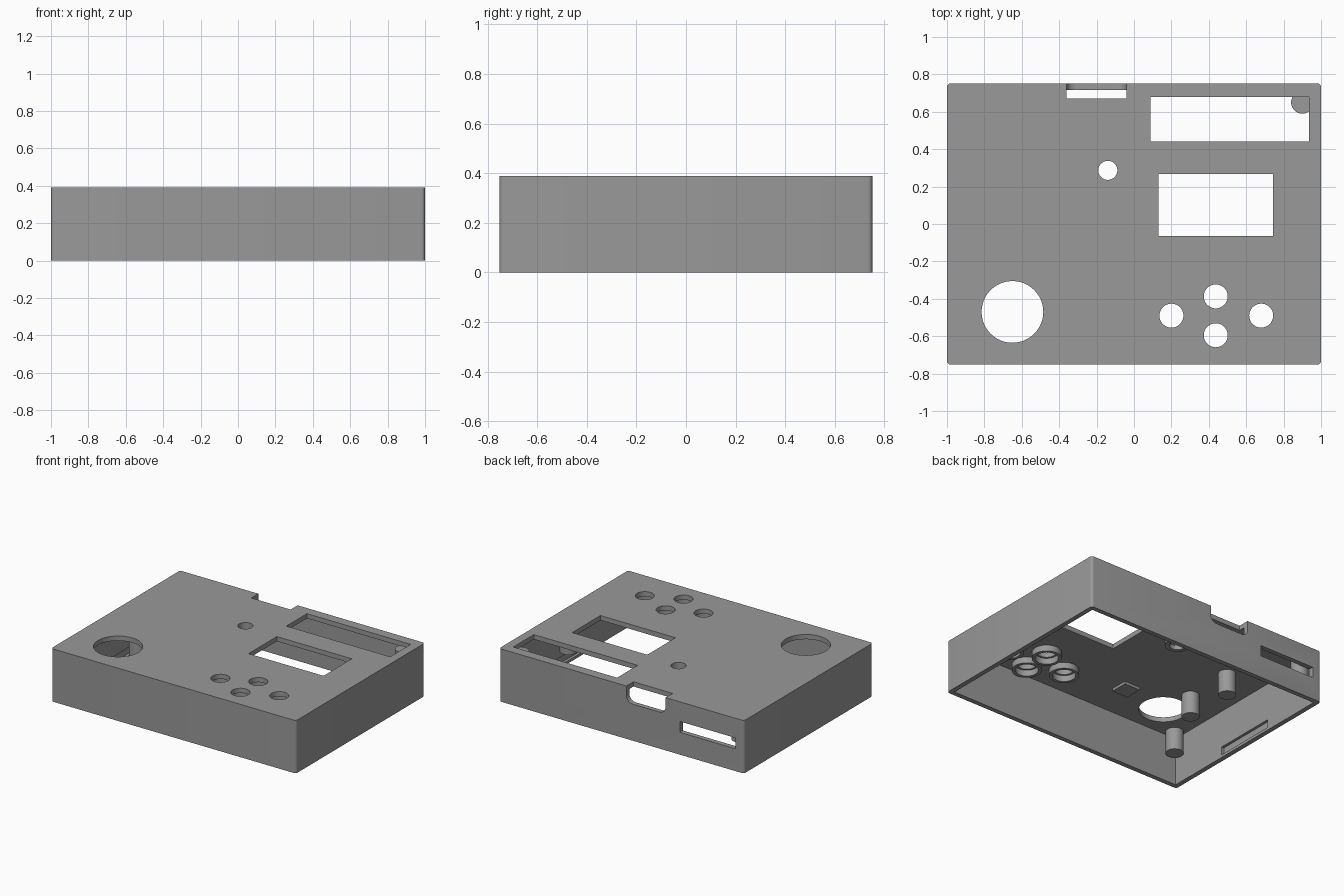
import bpy, bmesh, math
from mathutils import Vector

if "Cube" in bpy.data.objects:
    bpy.data.objects.remove(bpy.data.objects["Cube"])

W, D, H, T = 1.0, 0.752, 0.39, 0.035   # half width, half depth, height, wall
CEIL = H - T

grey = bpy.data.materials.new("grey_plastic")
grey.diffuse_color = (0.32, 0.32, 0.32, 1)
grey.use_nodes = True
grey.node_tree.nodes["Principled BSDF"].inputs["Base Color"].default_value = grey.diffuse_color


def finish(name, bm):
    bmesh.ops.recalc_face_normals(bm, faces=bm.faces)
    me = bpy.data.meshes.new(name)
    bm.to_mesh(me)
    bm.free()
    me.materials.append(grey)
    ob = bpy.data.objects.new(name, me)
    bpy.context.collection.objects.link(ob)
    return ob


def box(name, x0, x1, y0, y1, z0, z1, axis=None, radius=0):
    """Box, optionally rounding the edges that run along one axis."""
    bm = bmesh.new()
    bmesh.ops.create_cube(bm, size=1)
    for v in bm.verts:
        v.co = Vector(((x0 + x1) / 2 + v.co.x * (x1 - x0),
                       (y0 + y1) / 2 + v.co.y * (y1 - y0),
                       (z0 + z1) / 2 + v.co.z * (z1 - z0)))
    if axis is not None:
        edges = [e for e in bm.edges
                 if abs((e.verts[0].co - e.verts[1].co).normalized()[axis]) > 0.9]
        bmesh.ops.bevel(bm, geom=edges, offset=radius, segments=5,
                        profile=0.5, affect='EDGES')
    return finish(name, bm)


def cylinder(name, x, y, r, z0, z1, sides=48):
    bm = bmesh.new()
    bmesh.ops.create_cone(bm, cap_ends=True, segments=sides,
                          radius1=r, radius2=r, depth=z1 - z0)
    bmesh.ops.translate(bm, verts=bm.verts, vec=(x, y, (z0 + z1) / 2))
    return finish(name, bm)


def cut(target, cutter):
    mod = target.modifiers.new("cut", 'BOOLEAN')
    mod.operation, mod.solver, mod.object = 'DIFFERENCE', 'EXACT', cutter
    bpy.context.view_layer.objects.active = target
    bpy.ops.object.modifier_apply(modifier=mod.name)
    bpy.data.objects.remove(cutter, do_unlink=True)


def smooth(ob):
    bpy.ops.object.select_all(action='DESELECT')
    ob.select_set(True)
    bpy.context.view_layer.objects.active = ob
    bpy.ops.object.shade_smooth_by_angle(angle=math.radians(30))


# Hollow case with rounded upright corners, open underneath
case = box("case", -W, W, -D, D, 0, H, axis=2, radius=0.02)
cut(case, box("cavity", -W + T, W - T, -D + T, D - T, -0.1, CEIL))

# Display windows in the top
cut(case, box("wide_window", 0.087, 0.935, 0.44, 0.68, 0.3, 0.5))
cut(case, box("screen_window", 0.13, 0.743, -0.063, 0.267, 0.3, 0.5))

# Round holes: thumb stick, indicator and four buttons
buttons = [(0.2, -0.49), (0.68, -0.49), (0.437, -0.387), (0.437, -0.595)]
holes = [(-0.65, -0.47, 0.165), (-0.14, 0.287, 0.051)]
holes += [(x, y, 0.064) for x, y in buttons]
for x, y, r in holes:
    cut(case, cylinder("hole", x, y, r, 0.3, 0.5))

# Plug notch at the back top edge, rounded below, and the long rear slot
cut(case, box("notch", -0.36, -0.04, 0.67, 0.9, 0.27, 0.55, axis=1, radius=0.05))
cut(case, box("rear_slot", -0.93, -0.477, 0.65, 0.9, 0.165, 0.245))

# Catch grooves inside the side walls
for s in (-1, 1):
    xs = sorted((s * (W - T - 0.05), s * (W - 0.015)))
    cut(case, box("groove", *xs, -0.24, 0.24, 0.02, 0.08))
smooth(case)

# Button guide rings under the top
for i, (x, y) in enumerate(buttons):
    ring = cylinder(f"button_ring_{i + 1}", x, y, 0.1, CEIL - 0.045, CEIL + 0.005)
    cut(ring, cylinder("bore", x, y, 0.078, 0.2, 0.5))
    smooth(ring)

# Indicator ring
ring = cylinder("indicator_ring", -0.14, 0.287, 0.085, CEIL - 0.03, CEIL + 0.005)
cut(ring, cylinder("bore", -0.14, 0.287, 0.055, 0.2, 0.5))
smooth(ring)

# Screw posts in the corners and mid-case
posts = [(sx * 0.9, sy * 0.65) for sx in (-1, 1) for sy in (-1, 1)]
posts += [(-0.67, 0.17), (-0.67, -0.21), (0.84, 0.17)]
for i, (x, y) in enumerate(posts):
    smooth(cylinder(f"screw_post_{i + 1}", x, y, 0.06, CEIL - 0.165, CEIL + 0.005))

# Small square pad under the top
box("pad", -0.34, -0.21, -0.475, -0.345, CEIL - 0.02, CEIL + 0.005)
